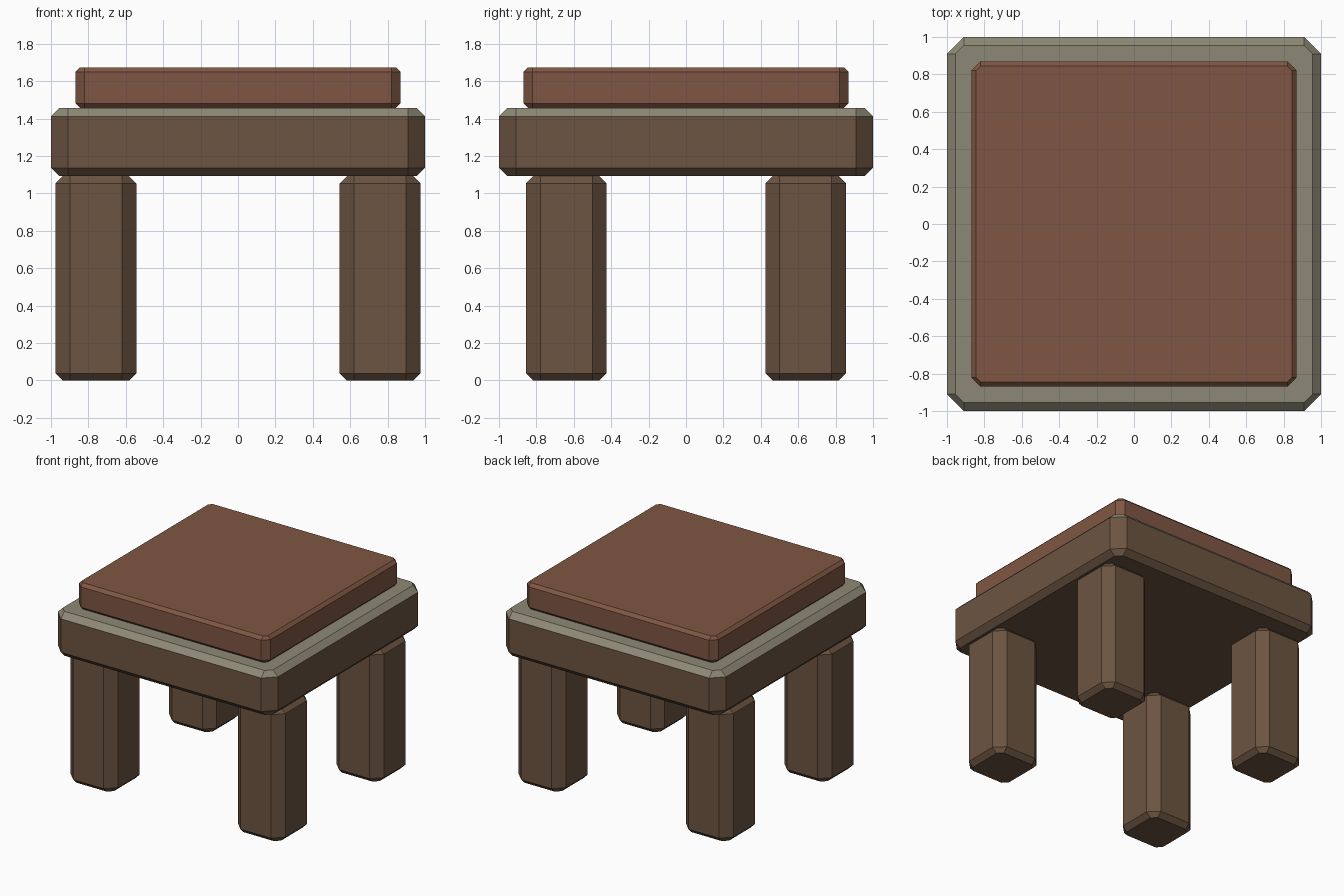
import bpy
import bmesh

if "Cube" in bpy.data.objects:
    bpy.data.objects.remove(bpy.data.objects["Cube"])


def material(name, rgb):
    mat = bpy.data.materials.new(name)
    mat.diffuse_color = (*rgb, 1)
    mat.use_nodes = True
    mat.node_tree.nodes["Principled BSDF"].inputs["Base Color"].default_value = mat.diffuse_color
    return mat


wood = material("dark_wood", (0.15, 0.09, 0.053))
trim = material("pale_trim", (0.27, 0.25, 0.18))
fabric = material("cushion_fabric", (0.215, 0.094, 0.056))


def octagon(bm, half, inner, z):
    """Square ring with cut corners; inner is where the cuts begin."""
    pts = [(half, -inner), (half, inner), (inner, half), (-inner, half),
           (-half, inner), (-half, -inner), (-inner, -half), (inner, -half)]
    return [bm.verts.new((x, y, z)) for x, y in pts]


def chamfered_block(name, x, y, z0, z1, half, cut, mat, top_mat=None):
    """Block with corners cut by `cut` and rims by half of it."""
    bm = bmesh.new()
    rim = cut / 2
    inner = half - cut
    rings = [octagon(bm, h, inner, z) for h, z in
             ((half - rim, z0), (half, z0 + rim), (half, z1 - rim), (half - rim, z1))]
    bm.faces.new(rings[0][::-1])
    bm.faces.new(rings[-1])
    for low, high in zip(rings, rings[1:]):
        for i in range(8):
            j = (i + 1) % 8
            bm.faces.new((low[i], low[j], high[j], high[i]))
    bm.normal_update()
    if top_mat:
        for face in bm.faces:
            face.material_index = int(face.normal.z > 0.3)
    mesh = bpy.data.meshes.new(name)
    bm.to_mesh(mesh)
    bm.free()
    for m in (mat, top_mat):
        if m:
            mesh.materials.append(m)
    obj = bpy.data.objects.new(name, mesh)
    obj.location = (x, y, 0)
    bpy.context.collection.objects.link(obj)
    return obj


# Seat frame with a pale upper surface, and the cushion on it
chamfered_block("seat_frame", 0, 0, 1.092, 1.457, 1.0, 0.09, wood, trim)
chamfered_block("cushion", 0, 0, 1.457, 1.674, 0.87, 0.05, fabric)

# Four legs
for end, sy in (("front", -1), ("back", 1)):
    for side, sx in (("left", -1), ("right", 1)):
        chamfered_block(f"{end}_{side}_leg", sx * 0.76, sy * 0.64,
                        0, 1.092, 0.216, 0.077, wood)
